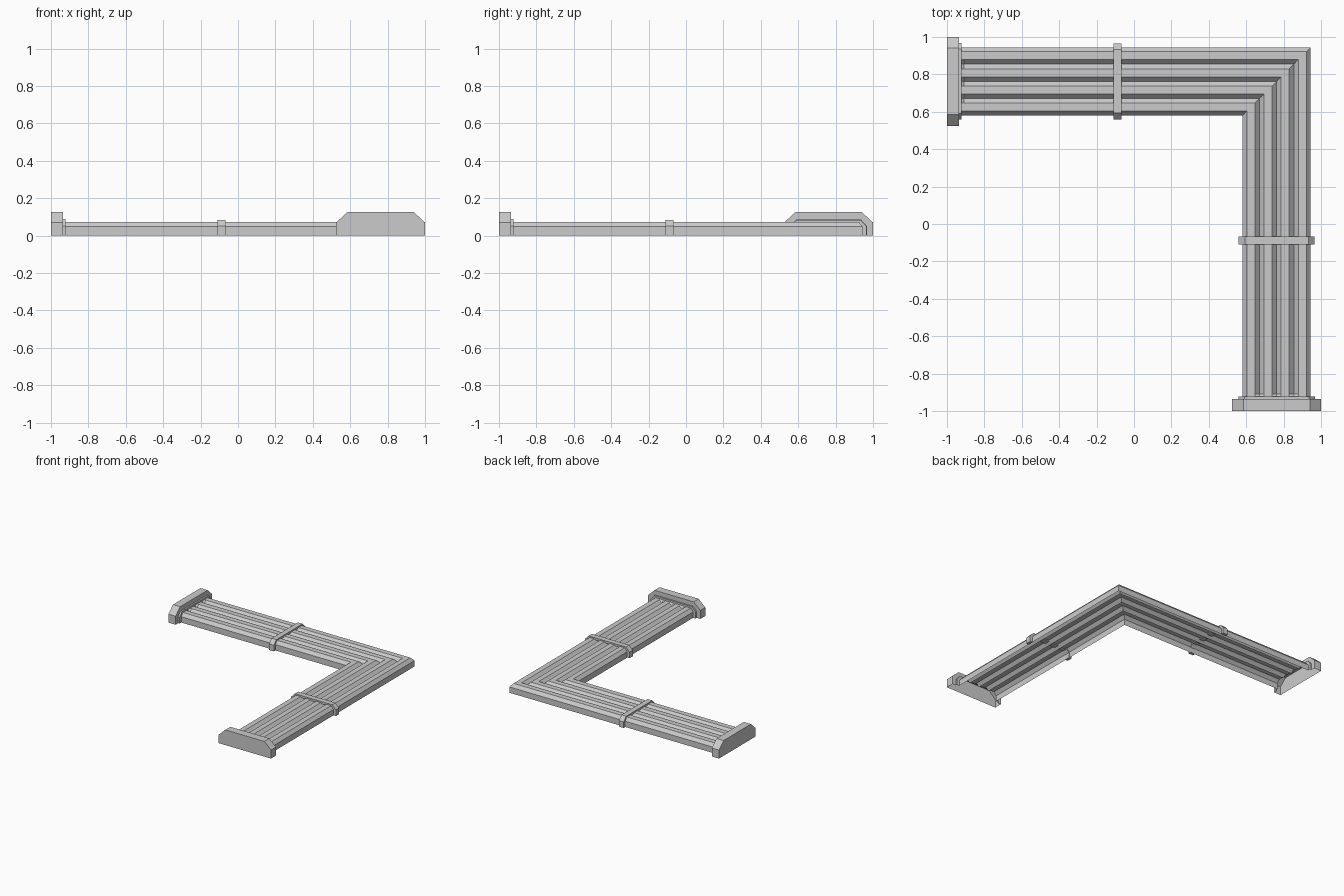
import bpy
import bmesh

cube = bpy.data.objects.get("Cube")
if cube:
    bpy.data.objects.remove(cube)

CENTRE = 0.7625  # centre line of both arms

grey = bpy.data.materials.new("plain grey")
grey.use_nodes = True
grey.diffuse_color = (0.6, 0.6, 0.6, 1)
grey.node_tree.nodes["Principled BSDF"].inputs["Base Color"].default_value = (0.6, 0.6, 0.6, 1)


def arch(half, top_half, shoulder, top):
    """Open-bottomed outline with chamfered shoulders."""
    return [(-half, 0), (-half, shoulder), (-top_half, top),
            (top_half, top), (half, shoulder), (half, 0)]


def place(profile, y):
    """Put an outline across the front arm at the given depth."""
    return [(CENTRE + u, y, z) for u, z in profile]


def swap(row):
    """Mirror a row from the front arm onto the side arm."""
    return [(y, x, z) for x, y, z in row]


def loft(name, rows, plate=False, ring=False):
    """Skin consecutive rows; plate closes the first row, ring joins last to first."""
    bm = bmesh.new()
    grid = [[bm.verts.new(p) for p in row] for row in rows]
    pairs = list(zip(grid, grid[1:]))
    if ring:
        pairs.append((grid[-1], grid[0]))
    for a, b in pairs:
        for i in range(len(a) - 1):
            bm.faces.new((a[i], a[i + 1], b[i + 1], b[i]))
        if ring:
            continue
    if plate:
        bm.faces.new(grid[0][::-1])
    if ring:  # close the two feet
        bm.faces.new([row[0] for row in grid])
        bm.faces.new([row[-1] for row in grid][::-1])
    bmesh.ops.recalc_face_normals(bm, faces=bm.faces)
    bm.normal_update()
    # open sheets must face upwards
    if not ring and sum(f.normal.z * f.calc_area() for f in bm.faces) < 0:
        bmesh.ops.reverse_faces(bm, faces=bm.faces)
    mesh = bpy.data.meshes.new(name)
    bm.to_mesh(mesh)
    bm.free()
    mesh.materials.append(grey)
    obj = bpy.data.objects.new(name, mesh)
    bpy.context.collection.objects.link(obj)
    return obj


# Ridged cross-section of the trough: four flat ridges with V grooves between
HALF, LOW, HIGH = 0.182, 0.048, 0.074
PITCH, FLAT = 0.092, 0.0215


def ridges(groove):
    points = [(-HALF, 0), (-HALF, LOW)]
    for i in range(4):
        mid = (i - 1.5) * PITCH
        points += [(mid - FLAT, HIGH), (mid + FLAT, HIGH)]
        if i < 3:
            points.append((mid + PITCH / 2, groove))
    return points + [(HALF, LOW), (HALF, 0)]


# Corner trough: one mitred sweep, grooves running out at both ends
full = ridges(LOW)
half_run = [place(ridges(HIGH), -0.925), place(full, -0.908)]
mitre = [(CENTRE + u, CENTRE + u, z) for u, z in full]
loft("corner_trough", half_run + [mitre] + [swap(r) for r in half_run[::-1]])

# Hollow stepped end cap
flange = arch(0.2375, 0.178, 0.07, 0.125)
collar = arch(0.204, 0.172, 0.052, 0.088)
trough_edge = arch(HALF, 1.5 * PITCH + FLAT, LOW, HIGH)
cap = [place(flange, -1), place(flange, -0.935), place(collar, -0.935),
       place(collar, -0.922), place(trough_edge, -0.922)]

# Clamp strap over the trough
outer = arch(0.203, 0.17, 0.05, 0.084)
inner = arch(0.178, 0.155, 0.042, 0.066)
clamp = [place(outer, -0.109), place(outer, -0.066),
         place(inner, -0.066), place(inner, -0.109)]

for side, change in (("front", lambda r: r), ("side", swap)):
    loft(side + "_end_cap", [change(r) for r in cap], plate=True)
    loft(side + "_clamp", [change(r) for r in clamp], ring=True)
